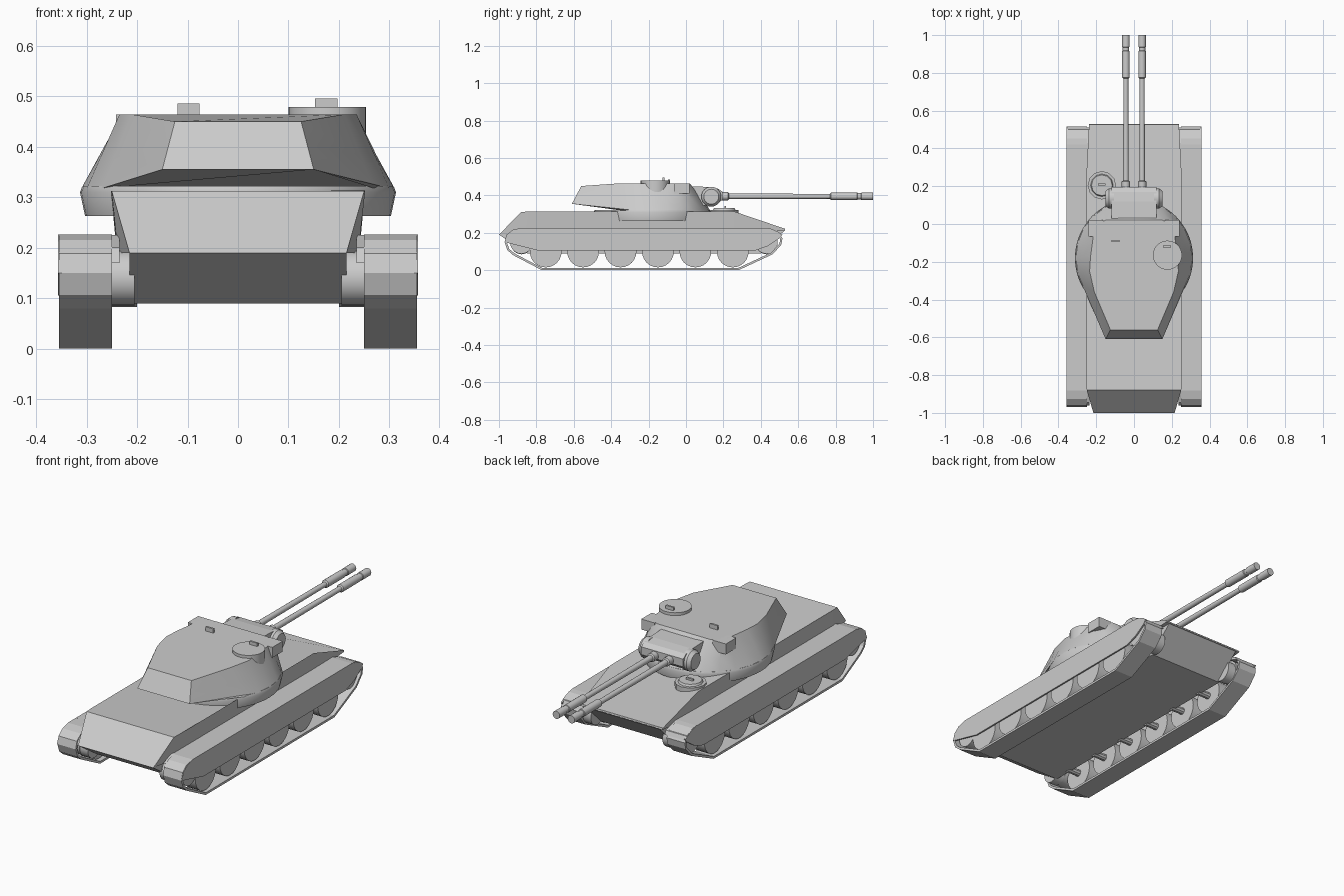
import bpy, bmesh
from math import cos, sin, pi, radians
from mathutils import Vector

if "Cube" in bpy.data.objects:
    bpy.data.objects.remove(bpy.data.objects["Cube"])


def finish(name, bm, mirror=False, smooth=False):
    bmesh.ops.recalc_face_normals(bm, faces=bm.faces)
    me = bpy.data.meshes.new(name)
    bm.to_mesh(me)
    bm.free()
    ob = bpy.data.objects.new(name, me)
    bpy.context.collection.objects.link(ob)
    if mirror:
        m = ob.modifiers.new("mirror", 'MIRROR')
        m.use_axis = (True, False, False)
        m.use_bisect_axis = (False, False, False)
    if smooth:
        bpy.ops.object.select_all(action='DESELECT')
        ob.select_set(True)
        bpy.context.view_layer.objects.active = ob
        bpy.ops.object.shade_smooth_by_angle(angle=radians(35))
    return ob


def loft(name, rings, mirror=False, smooth=False, caps=True):
    bm = bmesh.new()
    vs = [[bm.verts.new(p) for p in r] for r in rings]
    n = len(vs[0])
    for a, b in zip(vs, vs[1:]):
        for i in range(n):
            j = (i + 1) % n
            bm.faces.new((a[i], a[j], b[j], b[i]))
    if caps:
        bm.faces.new(vs[0])
        bm.faces.new(vs[-1])
    return finish(name, bm, mirror, smooth)


def prism(name, yz, x0, x1, **kw):
    return loft(name, [[(x, y, z) for y, z in yz] for x in (x0, x1)], **kw)


def lathe(name, start, axis, steps, n=24, **kw):
    """Rings of (distance, radius) along an axis letter."""
    rings = []
    for d, r in steps:
        ring = []
        for i in range(n):
            a = 2 * pi * i / n
            u, v = r * cos(a), r * sin(a)
            off = {'x': (d, u, v), 'y': (u, d, v), 'z': (u, v, d)}[axis]
            ring.append(Vector(start) + Vector(off))
        rings.append(ring)
    return loft(name, rings, smooth=True, **kw)


def box(name, x0, x1, y0, y1, z0, z1, **kw):
    return prism(name, [(y0, z0), (y1, z0), (y1, z1), (y0, z1)], x0, x1, **kw)


def sym(half):
    """Close a half outline with its mirror image."""
    return half + [(-x, y, z) for x, y, z in reversed(half) if x > 1e-6]


# hull: lower tub and flared upper body
prism("lower_hull", [(-1, .19), (.53, .215), (.40, .09), (-.85, .09)], -.215, .215)
loft("upper_hull", [
    sym([(.215, -1, .19), (.238, -.86, .19), (.24, .26, .19), (.235, .53, .212)]),
    sym([(.25, -.88, .312), (.252, -.84, .313), (.252, .26, .313), (.238, .528, .222)])])

# track loops
track = [(-.77, .006), (.28, .006), (.46, .09), (.505, .14), (.51, .17), (.49, .20),
         (.45, .217), (.42, .22), (-.88, .22), (-.925, .21), (-.955, .185),
         (-.964, .15), (-.95, .11), (-.92, .085)]
t = prism("track", track, .25, .355, mirror=True, caps=False)
s = t.modifiers.new("thickness", 'SOLIDIFY')
s.thickness, s.offset = .012, 0

# track guards and side skirts
prism("track_guard", [(-.96, .17), (-.945, .20), (-.88, .225), (.43, .225), (.50, .20),
                      (.51, .18), (.43, .212), (-.88, .212)], .235, .355, mirror=True)
prism("side_skirt", [(-.97, .15), (-.955, .19), (-.925, .212), (-.88, .226), (.42, .226),
                     (.47, .215), (.515, .19), (.50, .17), (.44, .13), (.37, .105),
                     (-.79, .105)], .349, .357, mirror=True)

# running gear
for i in range(6):
    y = -.75 + i * .2
    lathe("road_wheel", (.27, y, .10), 'x', [(0, .085), (.07, .085)], mirror=True)
    lathe("wheel_axle", (.20, y, .10), 'x', [(0, .018), (.08, .018)], n=10, mirror=True)
for name, y in (("drive_wheel", -.88), ("idler_wheel", .43)):
    lathe(name, (.25, y, .148), 'x', [(0, .06), (.09, .06)], mirror=True)
    lathe(name + "_hub", (.205, y, .14), 'x', [(0, .055), (.045, .055)], mirror=True)

# turret ring overhanging the hull
lathe("turret_ring", (0, -.18, 0), 'z', [(.263, .303), (.31, .313), (.322, .308)], n=48)

# turret shell with rear bustle
angles = [90, 75, 60, 45, 30, 15, 0, -15, -30]
base = [(.31 * cos(radians(a)), -.18 + .31 * sin(radians(a)), .318) for a in angles]
base[0] = (0, base[0][1], .318)
base += [(.15, -.61, .355)]
roof_xy = [(0, .02), (.08, .02), (.15, .02), (.20, 0), (.215, -.05), (.22, -.10),
           (.23, -.17), (.235, -.25), (.21, -.36)]
roof = [(x, y, .464) for x, y in roof_xy] + [(.125, -.56, .45)]
mid = [(b[0] * .55 + r[0] * .45, b[1] * .62 + r[1] * .38, b[2] * .55 + r[2] * .45)
       for b, r in zip(base, roof)]
mid[-1] = tuple((p + q) / 2 for p, q in zip(base[-1], roof[-1]))
loft("turret_shell", [sym(base), sym(mid), sym(roof)], smooth=True)

# roof fittings
box("sight_housing", .165, .242, -.065, .02, .41, .464, mirror=True)
lathe("cupola", (.177, -.165, 0), 'z', [(.40, .077), (.479, .077)], n=32)
box("cupola_handle", .153, .197, -.125, -.115, .475, .496)
box("roof_handle", -.12, -.076, -.095, -.085, .46, .486)

# driver hatch on the front deck
lathe("driver_hatch", (-.17, .205, 0), 'z',
      [(.295, .075), (.322, .075), (.322, .06), (.332, .055)], n=12)
box("driver_hatch_handle", -.19, -.15, .205, .215, .325, .342)

# gun mount
prism("gun_mantlet", [(0, .35), (.13, .345), (.175, .36), (.195, .38), (.195, .42),
                      (.17, .437), (.12, .445), (0, .45)], -.12, .12)
lathe("mantlet_cheek", (.105, .135, .393), 'x', [(0, .053), (.028, .053), (.045, .04)],
      mirror=True)

# twin guns with stepped muzzles
lathe("gun_barrel", (.043, 0, .395), 'y',
      [(.15, .022), (.225, .022), (.23, .015), (.77, .013), (.775, .02), (.915, .02),
       (.918, .017), (.935, .017), (.938, .02), (1, .02)], n=16, mirror=True)
